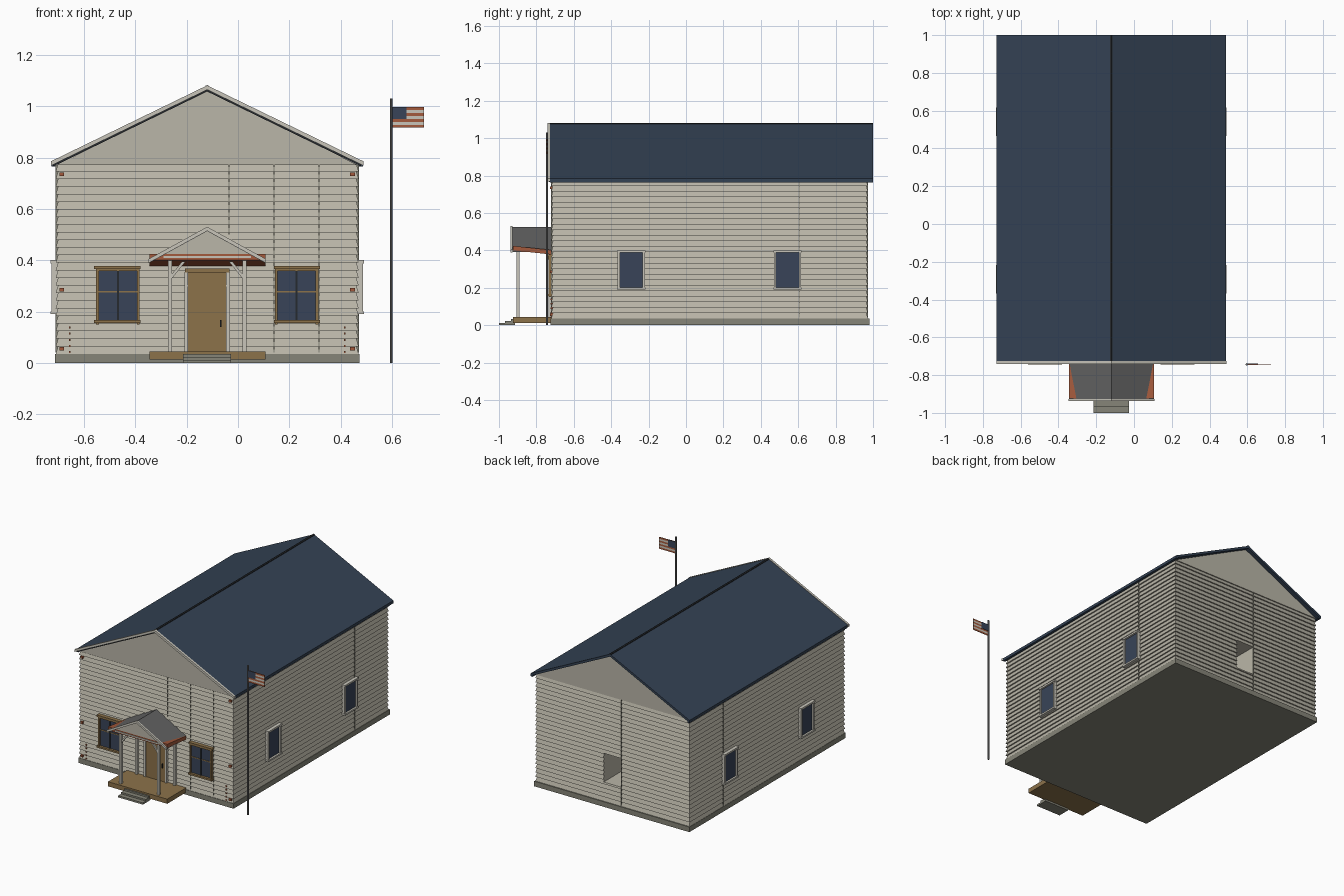
import bpy, bmesh, math
from mathutils import Vector

if "Cube" in bpy.data.objects:
    bpy.data.objects.remove(bpy.data.objects["Cube"], do_unlink=True)

C = -0.12  # centre line of the house


def material(name, *rgb):
    lin = [((c / 255 + 0.055) / 1.055) ** 2.4 for c in rgb] + [1]
    m = bpy.data.materials.new(name)
    m.diffuse_color = lin
    m.use_nodes = True
    m.node_tree.nodes["Principled BSDF"].inputs["Base Color"].default_value = lin
    return m


SIDING = material("siding", 186, 182, 168)
TRIM = material("pale trim", 200, 197, 186)
STONE = material("foundation grey", 134, 133, 120)
WOOD = material("tan wood", 140, 114, 74)
ROOF = material("navy roof", 52, 66, 84)
DARK = material("dark metal", 38, 42, 46)
GLASS = material("blue glass", 56, 68, 88)
RUST = material("rust red", 164, 90, 60)
SHINGLE = material("porch shingle", 98, 98, 98)
POLE = material("pole grey", 112, 112, 112)


def finish(name, bm, mat):
    bmesh.ops.recalc_face_normals(bm, faces=bm.faces)
    me = bpy.data.meshes.new(name)
    bm.to_mesh(me)
    bm.free()
    me.materials.append(mat)
    ob = bpy.data.objects.new(name, me)
    bpy.context.collection.objects.link(ob)
    return ob


def box(name, xs, ys, zs, mat):
    bm = bmesh.new()
    bmesh.ops.create_cube(bm, size=1)
    for v in bm.verts:
        v.co = [s[0] if c < 0 else s[1] for s, c in zip((xs, ys, zs), v.co)]
    return finish(name, bm, mat)


def prism(name, profile, y0, y1, mat):
    """Extrude an x-z outline along y; x is measured from the centre line."""
    bm = bmesh.new()
    face = bm.faces.new([bm.verts.new((C + x, y0, z)) for x, z in profile])
    out = bmesh.ops.extrude_face_region(bm, geom=[face])["geom"]
    bmesh.ops.translate(bm, vec=(0, y1 - y0, 0),
                        verts=[v for v in out if isinstance(v, bmesh.types.BMVert)])
    return finish(name, bm, mat)


def chevron(name, half, apex, eave, thick, y0, y1, mat):
    return prism(name, [(0, apex), (half, eave), (half, eave - thick), (0, apex - thick),
                        (-half, eave - thick), (-half, eave)], y0, y1, mat)


def pair(name, xs, ys, zs, mat):
    """One box on each side of the centre line; x is measured from it."""
    for side, s in (("left", 1), ("right", -1)):
        box(f"{side}_{name}", sorted(C + s * x for x in xs), ys, zs, mat)


# Foundation
box("foundation", (-0.712, 0.473), (-0.724, 0.98), (0, 0.035), STONE)

# Clapboard walls: lofted rectangular rings, each board tapering upward
bm = bmesh.new()
rows, low, high = 25, 0.035, 0.775
rings = []
for i in range(rows):
    for t, off in ((0, 0.009), (1, 0)):
        z = low + (high - low) * (i + t) / rows
        rings.append([bm.verts.new((C + sx * (0.581 + off), 0.126 + sy * (0.838 + off), z))
                      for sx, sy in ((-1, -1), (1, -1), (1, 1), (-1, 1))])
for a, b in zip(rings, rings[1:]):
    for k in range(4):
        n = (k + 1) % 4
        bm.faces.new((a[k], a[n], b[n], b[k]))
bm.faces.new(rings[0])
bm.faces.new(rings[-1])
walls = finish("clapboard_walls", bm, SIDING)

# Open hatch in the back wall
cutter = box("hatch_cutter", (-0.185, -0.05), (0.75, 1.05), (0.165, 0.365), SIDING)
cut = walls.modifiers.new("hatch", "BOOLEAN")
cut.operation, cut.solver, cut.object = "DIFFERENCE", "EXACT", cutter
bpy.context.view_layer.objects.active = walls
bpy.ops.object.modifier_apply(modifier=cut.name)
bpy.data.objects.remove(cutter, do_unlink=True)

# Board joints
for x, z in ((-0.035, 0.5), (0.14, 0.04), (0.315, 0.04)):
    box("front_joint", (x - 0.0015, x + 0.0015), (-0.7215, -0.71), (z, 0.77), STONE)
box("back_joint", (-0.187, -0.184), (0.96, 0.9735), (0.04, 0.77), STONE)
pair("side_joint", (0.58, 0.5905), (0.603, 0.606), (0.04, 0.77), STONE)

# Gables and main roof
for name, y in (("front_gable", -0.722), ("back_gable", 0.955)):
    prism(name, [(-0.588, 0.77), (0.588, 0.77), (0, 1.062)], y, y + 0.018, SIDING)
chevron("main_roof", 0.607, 1.078, 0.783, 0.017, -0.726, 1.0, ROOF)
chevron("front_rake_board", 0.609, 1.081, 0.785, 0.017, -0.741, -0.726, TRIM)
chevron("rake_shadow_strip", 0.6, 1.066, 0.774, 0.009, -0.732, -0.722, DARK)
chevron("ridge_cap", 0.007, 1.082, 0.079 + 1.0, 0.006, -0.726, 1.0, DARK)
pair("eave_edge", (0.59, 0.607), (-0.726, 1.0), (0.764, 0.772), ROOF)

# Front windows
pair("front_window_glass", (0.27, 0.425), (-0.728, -0.71), (0.165, 0.37), GLASS)
pair("window_header", (0.26, 0.44), (-0.742, -0.71), (0.366, 0.378), WOOD)
pair("window_header_drop", (0.268, 0.432), (-0.736, -0.71), (0.358, 0.367), WOOD)
pair("window_sill", (0.26, 0.44), (-0.744, -0.71), (0.155, 0.167), WOOD)
for a, b in ((0.264, 0.274), (0.421, 0.433)):
    pair("window_jamb", (a, b), (-0.736, -0.71), (0.15, 0.37), WOOD)
pair("window_mullion", (0.344, 0.352), (-0.733, -0.71), (0.165, 0.36), DARK)
pair("window_bar", (0.27, 0.425), (-0.731, -0.71), (0.274, 0.28), WOOD)

# Side windows with pale frames
for y in (-0.365, 0.47):
    pair("side_window_glass", (0.58, 0.597), (y + 0.01, y + 0.135), (0.2, 0.39), GLASS)
    for a, b in ((y, y + 0.012), (y + 0.133, y + 0.145)):
        pair("side_window_jamb", (0.58, 0.606), (a, b), (0.195, 0.395), TRIM)
    for a, b in ((0.19, 0.201), (0.388, 0.4)):
        pair("side_window_rail", (0.58, 0.61), (y - 0.003, y + 0.148), (a, b), TRIM)

# Door
box("door", (-0.194, -0.046), (-0.727, -0.71), (0.045, 0.355), WOOD)
box("door_transom_bar", (-0.194, -0.046), (-0.731, -0.71), (0.298, 0.303), WOOD)
box("door_header", (-0.207, -0.033), (-0.738, -0.71), (0.352, 0.368), WOOD)
pair("door_trim", (0.074, 0.088), (-0.733, -0.71), (0.045, 0.355), TRIM)
box("door_handle", (-0.07, -0.064), (-0.735, -0.72), (0.14, 0.168), DARK)

# Porch deck, steps, posts and braces
box("porch_deck", (-0.345, 0.107), (-0.925, -0.715), (0.013, 0.045), WOOD)
for i in range(3):
    box("porch_step", (-0.215, -0.027), (-1 + 0.032 * i, -0.915),
        (0.01 * i, 0.012 + 0.011 * i), STONE)
pair("porch_post", (0.137, 0.153), (-0.907, -0.89), (0.045, 0.42), TRIM)
pair("porch_wall_post", (0.137, 0.153), (-0.735, -0.715), (0.045, 0.41), TRIM)
for s in (1, -1):
    prism("porch_brace", [(s * 0.14, 0.325), (s * 0.14, 0.343), (s * 0.098, 0.395),
                          (s * 0.084, 0.395)], -0.904, -0.892, TRIM)

# Tilted rust ceiling slab under the porch roof
slab = box("porch_ceiling", (-0.345, 0.107), (-0.925, -0.72), (0.4, 0.424), RUST)
for v in slab.data.vertices:
    if v.co.y > -0.8:
        v.co.z -= 0.022
# Porch roof
chevron("porch_roof", 0.225, 0.525, 0.402, 0.012, -0.928, -0.715, SHINGLE)
chevron("porch_rake_board", 0.228, 0.53, 0.405, 0.016, -0.938, -0.927, TRIM)
prism("porch_gable", [(-0.165, 0.425), (0.165, 0.425), (0, 0.515)], -0.928, -0.915, SIDING)
box("porch_front_beam", (-0.29, 0.05), (-0.93, -0.915), (0.408, 0.416), TRIM)

# Rust corner plates and nail rows
for z in (0.055, 0.285, 0.735):
    pair("corner_plate", (0.557, 0.575), (-0.727, -0.71), (z - 0.007, z + 0.007), RUST)
for i in range(5):
    z = 0.042 + 0.024 * i
    pair("nail", (0.532, 0.538), (-0.725, -0.71), (z - 0.004, z + 0.004), RUST)

# Flagpole and striped flag
bm = bmesh.new()
bmesh.ops.create_cone(bm, cap_ends=True, segments=10, radius1=0.006, radius2=0.006, depth=1.03)
bmesh.ops.translate(bm, vec=(0.597, -0.743, 0.515), verts=bm.verts)
finish("flagpole", bm, POLE)
for i in range(7):
    z = 0.916 + 0.0115 * i
    box("flag_stripe", (0.6, 0.725), (-0.745, -0.741), (z, z + 0.0115), TRIM if i % 2 else RUST)
box("flag_canton", (0.6, 0.656), (-0.747, -0.739), (0.95, 0.9965), GLASS)
